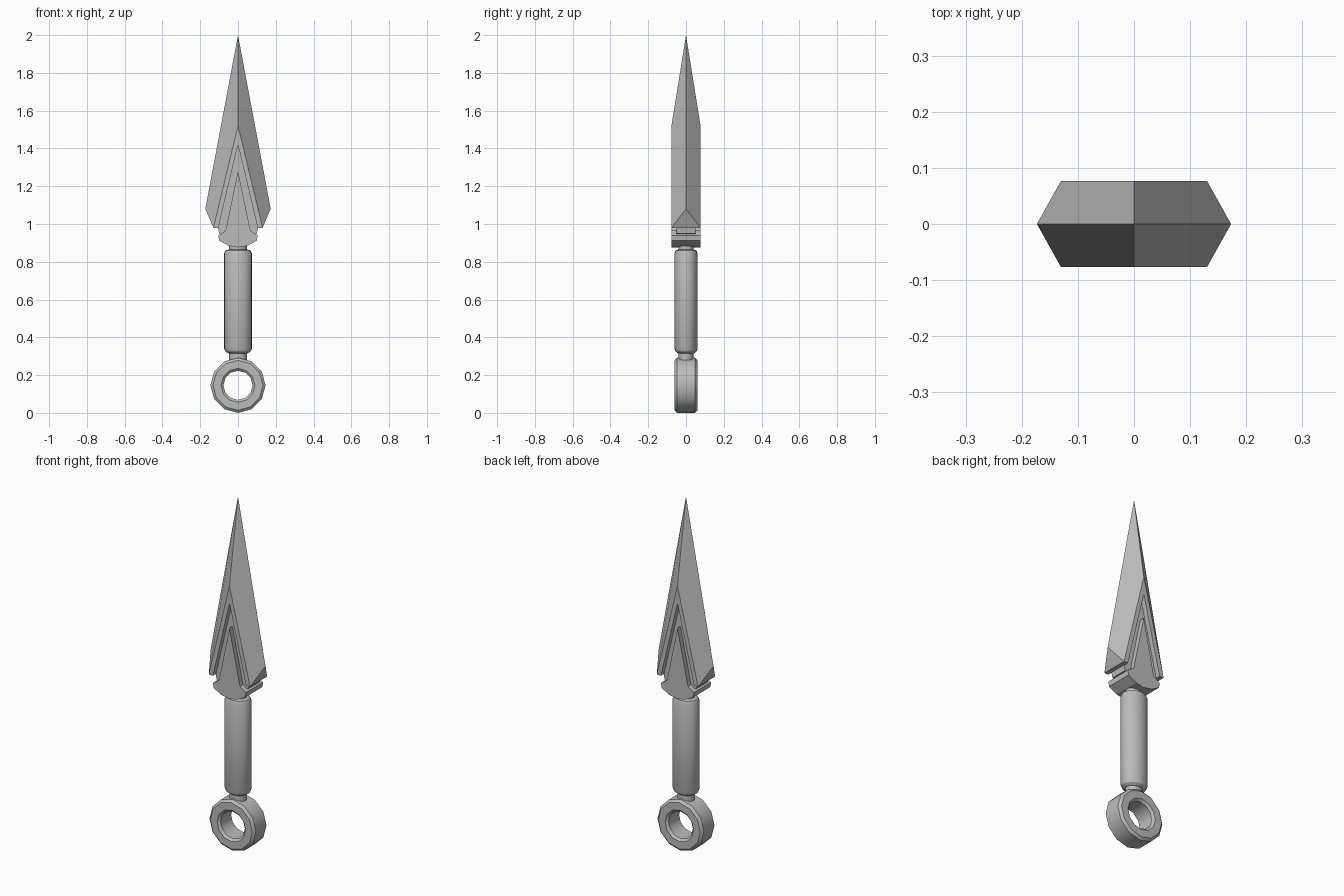
import bpy, bmesh, math

cube = bpy.data.objects.get("Cube")
if cube:
    bpy.data.objects.remove(cube, do_unlink=True)

# One plain steel colour
steel = bpy.data.materials.new("grey_steel")
steel.use_nodes = True
steel.diffuse_color = (0.5, 0.5, 0.5, 1)
steel.node_tree.nodes["Principled BSDF"].inputs["Base Color"].default_value = (0.5, 0.5, 0.5, 1)


def make_object(name, bm):
    bmesh.ops.recalc_face_normals(bm, faces=bm.faces)
    mesh = bpy.data.meshes.new(name)
    bm.to_mesh(mesh)
    bm.free()
    mesh.materials.append(steel)
    obj = bpy.data.objects.new(name, mesh)
    bpy.context.collection.objects.link(obj)
    return obj


def plate(name, half, depth):
    """Symmetric plate from a right-hand outline that runs top to bottom."""
    outline = half + [(-x, z) for x, z in reversed(half) if x > 0]
    bm = bmesh.new()
    face = bm.faces.new([bm.verts.new((x, -depth, z)) for x, z in outline])
    out = bmesh.ops.extrude_face_region(bm, geom=[face])
    new = [v for v in out["geom"] if isinstance(v, bmesh.types.BMVert)]
    bmesh.ops.translate(bm, verts=new, vec=(0, 2 * depth, 0))
    return make_object(name, bm)


def lathe(name, profile, sides, closed=False):
    """Spin a (radius, height) profile round z."""
    bm = bmesh.new()
    rings = []
    for r, h in profile:
        rings.append([bm.verts.new((r * math.cos(math.tau * i / sides),
                                    r * math.sin(math.tau * i / sides), h))
                      for i in range(sides)])
    pairs = list(zip(rings, rings[1:]))
    if closed:
        pairs.append((rings[-1], rings[0]))
    else:
        bm.faces.new(rings[0])
        bm.faces.new(rings[-1])
    for a, b in pairs:
        for i in range(sides):
            j = (i + 1) % sides
            bm.faces.new((a[i], a[j], b[j], b[i]))
    return make_object(name, bm)


def smooth(obj, degrees):
    bpy.ops.object.select_all(action="DESELECT")
    obj.select_set(True)
    bpy.context.view_layer.objects.active = obj
    bpy.ops.object.shade_smooth_by_angle(angle=math.radians(degrees))


# Blade: one quarter, mirrored across x and y
T = 0.077
bm = bmesh.new()
tip, apex, side, corner, mid, under, centre = [bm.verts.new(p) for p in (
    (0, 0, 2), (0, -T, 1.52), (0.173, 0, 1.08), (0.13, -T, 0.98),
    (0, -T, 0.98), (0.13, 0, 0.98), (0, 0, 0.98))]
for f in ((tip, apex, corner, side), (apex, mid, corner),
          (side, corner, under), (mid, centre, under, corner)):
    bm.faces.new(f)
blade = make_object("blade", bm)
mirror = blade.modifiers.new("mirror", "MIRROR")
mirror.use_axis = (True, True, False)

# V-shaped notch through the blade
notch = plate("notch_cutter", [(0, 1.42), (0.109, 0.96)], 0.2)
notch.hide_render = True
notch.hide_set(True)
cut = blade.modifiers.new("notch", "BOOLEAN")
cut.operation = "DIFFERENCE"
cut.solver = "EXACT"
cut.object = notch

# Recessed core filling the notch, and the raised arrow-shaped guard
plate("blade_core", [(0, 1.425), (0.106, 0.98), (0.1, 0.95), (0, 0.93)], 0.05)
plate("guard", [(0, 1.28), (0.066, 0.965), (0.104, 0.94), (0.1, 0.912),
                (0.05, 0.885), (0, 0.876)], T)

# Oval handle
neck = lathe("neck", [(0.047, 0.27), (0.047, 0.9)], 24)
collar = lathe("collar", [(0.05, 0.315), (0.066, 0.325), (0.073, 0.34),
                          (0.073, 0.845), (0.066, 0.86), (0.05, 0.865)], 24)
collar.name = "grip"
for obj in (neck, collar):
    obj.scale.y = 0.84
    smooth(obj, 30)

# Twelve-sided pommel ring with chamfered rims
W = 0.06
ring = lathe("pommel_ring", [(0.077, -W + 0.012), (0.09, -W), (0.132, -W),
                             (0.146, -W + 0.012), (0.146, W - 0.012),
                             (0.132, W), (0.09, W), (0.077, W - 0.012)], 12, True)
ring.rotation_euler.x = math.pi / 2
ring.location.z = 0.146
smooth(ring, 35)
